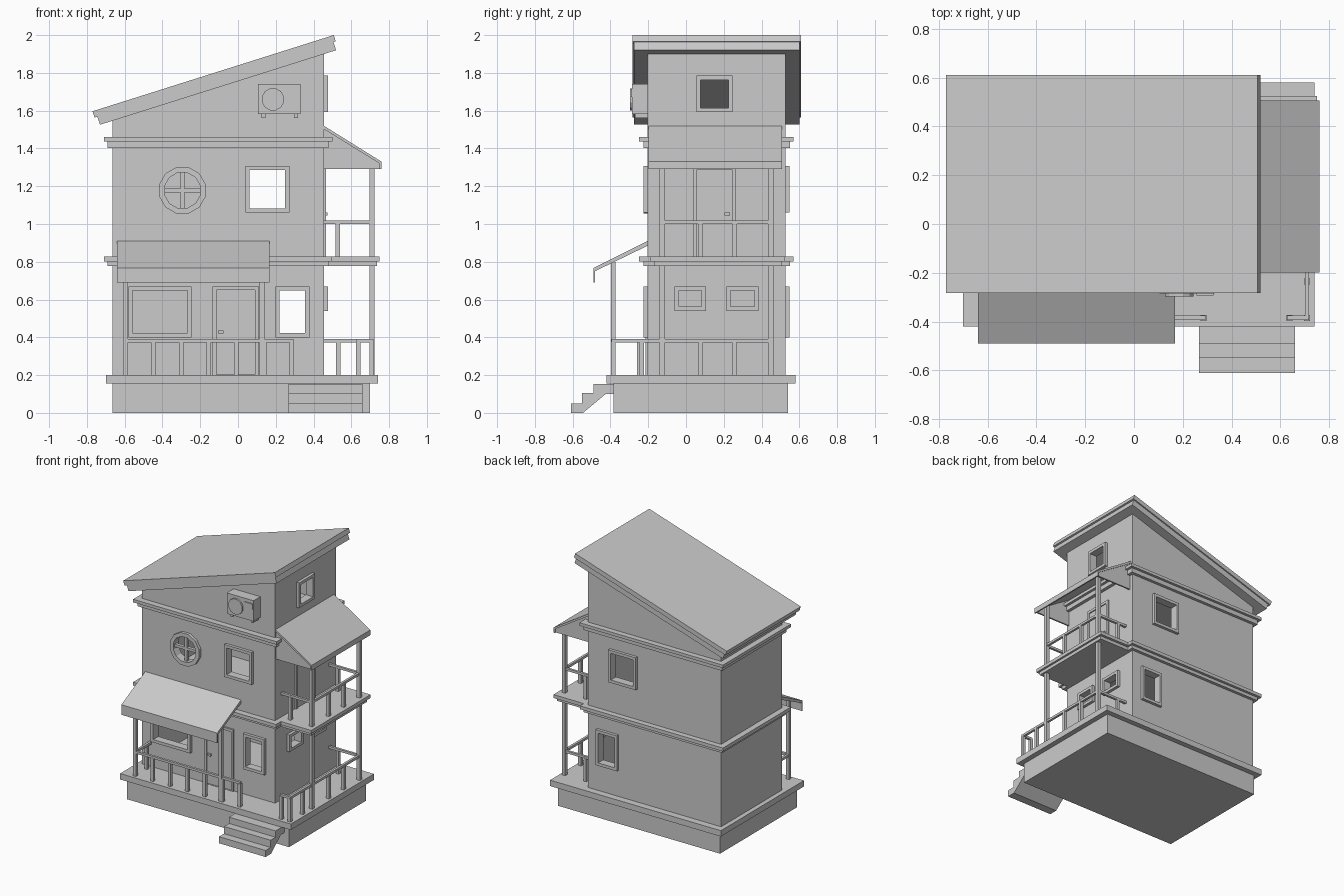
import bpy, bmesh, math

cube = bpy.data.objects.get("Cube")
if cube:
    bpy.data.objects.remove(cube, do_unlink=True)

mat = bpy.data.materials.new("plain grey")
mat.use_nodes = True
GREY = (0.6, 0.6, 0.6, 1)
mat.diffuse_color = GREY
mat.node_tree.nodes["Principled BSDF"].inputs["Base Color"].default_value = GREY


def finish(name, bm):
    bmesh.ops.recalc_face_normals(bm, faces=bm.faces)
    me = bpy.data.meshes.new(name)
    bm.to_mesh(me)
    bm.free()
    me.materials.append(mat)
    ob = bpy.data.objects.new(name, me)
    bpy.context.collection.objects.link(ob)
    return ob


def place(axis, p, d):
    # p is (y, z) for axis x, and (x, z) for axis y
    return (d, p[0], p[1]) if axis == "x" else (p[0], d, p[1])


def prism(name, axis, pts, a, b):
    bm = bmesh.new()
    lo, hi = ([bm.verts.new(place(axis, p, d)) for p in pts] for d in (a, b))
    bm.faces.new(lo)
    bm.faces.new(hi)
    for i in range(len(pts)):
        j = (i + 1) % len(pts)
        bm.faces.new((lo[i], lo[j], hi[j], hi[i]))
    return finish(name, bm)


def rect(u0, u1, z0, z1):
    return [(u0, z0), (u1, z0), (u1, z1), (u0, z1)]


def circle(u, z, r, n=12):
    turn = [2 * math.pi * (i + 0.5) / n for i in range(n)]
    return [(u + r * math.cos(t), z + r * math.sin(t)) for t in turn]


def box(name, x0, x1, y0, y1, z0, z1):
    return prism(name, "y", rect(x0, x1, z0, z1), y0, y1)


def frame(name, axis, outer, inner, a, b):
    bm = bmesh.new()
    loops = [[bm.verts.new(place(axis, p, d)) for p in pts]
             for pts, d in ((outer, a), (outer, b), (inner, b), (inner, a))]
    n = len(outer)
    for k in range(4):
        p, q = loops[k], loops[(k + 1) % 4]
        for i in range(n):
            j = (i + 1) % n
            bm.faces.new((p[i], p[j], q[j], q[i]))
    return finish(name, bm)


def cut(ob, cutter):
    mod = ob.modifiers.new("cut", "BOOLEAN")
    mod.operation = "DIFFERENCE"
    mod.solver = "EXACT"
    mod.object = cutter
    deps = bpy.context.evaluated_depsgraph_get()
    me = bpy.data.meshes.new_from_object(ob.evaluated_get(deps))
    ob.modifiers.clear()
    ob.data = me
    bpy.data.objects.remove(cutter, do_unlink=True)


# House extents
XL, XR, YF, YB = -0.665, 0.455, -0.203, 0.527
T = 0.035
SLOPE = 0.3156


def roof_z(x):
    return 1.597 + SLOPE * (x + 0.77)


# Base and steps
box("foundation", XL, 0.70, -0.385, 0.54, 0, 0.155)
box("porch_floor", -0.70, 0.74, -0.42, 0.58, 0.155, 0.20)
prism("front_steps", "x", [(-0.61, 0), (-0.61, 0.05), (-0.55, 0.05), (-0.55, 0.105),
      (-0.49, 0.105), (-0.49, 0.153), (-0.38, 0.153), (-0.38, 0.1), (-0.425, 0.1),
      (-0.545, 0)], 0.267, 0.66)

# Hollow walls with a sloping top
walls = prism("walls", "y", [(XL, 0.2), (XR, 0.2), (XR, roof_z(XR) - 0.06),
              (XL, roof_z(XL) - 0.06)], YF, YB)
cut(walls, box("hollow", XL + T, XR - T, YF + T, YB - T, 0.22, 2.2))


def window(name, axis, outer, inner, wall, out):
    # out is the outward sign of the wall
    cut(walls, prism("opening", axis, inner, wall - 0.1, wall + 0.1))
    frame(name, axis, outer, inner, wall + out * 0.022, wall - out * (T + 0.005))


def rect_window(name, axis, u0, u1, z0, z1, wall, out, w=0.022):
    window(name, axis, rect(u0, u1, z0, z1),
           rect(u0 + w, u1 - w, z0 + w, z1 - w), wall, out)


for side, wall, out in (("front", YF, -1), ("back", YB, 1)):
    rect_window(side + "_upper_window", "y", 0.04, 0.272, 1.06, 1.307, wall, out)
    rect_window(side + "_lower_window", "y", 0.198, 0.378, 0.40, 0.67, wall, out)
rect_window("porch_window", "y", -0.58, -0.246, 0.40, 0.67, YF, -1)
rect_window("attic_window", "x", 0.056, 0.246, 1.593, 1.785, XR, 1)
rect_window("side_window_front", "x", -0.06, 0.105, 0.54, 0.67, XR, 1)
rect_window("side_window_rear", "x", 0.214, 0.385, 0.54, 0.67, XR, 1)

# Round window with crossed bars
RX, RZ = -0.294, 1.178
window("round_window", "y", circle(RX, RZ, 0.127), circle(RX, RZ, 0.097), YF, -1)
box("round_window_post", RX - 0.01, RX + 0.01, YF - 0.005, YF + 0.02, RZ - 0.095, RZ + 0.095)
box("round_window_bar", RX - 0.095, RX + 0.095, YF - 0.005, YF + 0.02, RZ - 0.01, RZ + 0.01)


# Doors with frames and handles
def door(name, axis, u0, u1, z0, z1, wall, out, handle):
    w = 0.02
    prism(name, axis, rect(u0 + w, u1 - w, z0, z1 - w), wall, wall + out * 0.004)
    frame(name + "_frame", axis, rect(u0, u1, z0, z1),
          rect(u0 + w, u1 - w, z0 + 0.002, z1 - w), wall, wall + out * 0.012)
    prism(name + "_handle", axis, rect(handle, handle + 0.028, z0 + 0.22, z0 + 0.235),
          wall, wall + out * 0.02)


door("front_door", "y", -0.135, 0.11, 0.2, 0.67, YF, -1, -0.105)
door("balcony_door", "x", 0.036, 0.266, 0.825, 1.305, XR, 1, 0.205)

# Floor bands and balcony
box("middle_band_lower", -0.69, 0.48, -0.225, 0.55, 0.777, 0.802)
box("middle_band_upper", -0.71, 0.495, -0.25, 0.57, 0.802, 0.828)
box("upper_band_lower", -0.69, 0.48, -0.225, 0.55, 1.403, 1.437)
box("upper_band_upper", -0.71, 0.50, -0.25, 0.57, 1.437, 1.46)
box("balcony_lower", XR, 0.735, -0.17, 0.505, 0.777, 0.802)
box("balcony_floor", XR, 0.75, -0.19, 0.525, 0.802, 0.828)


# Sloping roof in two layers
def roof_layer(name, x0, x1, d0, d1, y0, y1):
    ln = math.hypot(1, SLOPE)
    pts = [(x + d * SLOPE / ln, roof_z(x) - d / ln)
           for x, d in ((x0, d0), (x1, d0), (x1, d1), (x0, d1))]
    prism(name, "y", pts, y0, y1)


roof_layer("roof_top", -0.77, 0.507, 0, 0.035, -0.282, 0.61)
roof_layer("roof_under", -0.755, 0.495, 0.035, 0.08, -0.275, 0.60)

# Front awning
prism("front_awning", "x", [(YF, 0.91), (-0.49, 0.767), (-0.49, 0.69), (-0.482, 0.69),
      (-0.482, 0.75), (YF, 0.885)], -0.64, 0.168)

# Side awning with closed ends
prism("side_awning", "y", [(XR, 1.52), (0.76, 1.33), (0.76, 1.29), (0.75, 1.29),
      (0.75, 1.32), (XR, 1.502)], -0.198, 0.507)
for end, y in (("front", -0.19), ("back", 0.487)):
    prism("side_awning_" + end + "_end", "y",
          [(XR, 1.292), (0.752, 1.292), (0.752, 1.325), (XR, 1.51)], y, y + 0.012)


# Posts and railings
def post(name, x, y, z0, z1, r=0.013):
    box(name, x - r, x + r, y - r, y + r, z0, z1)


PX, PY, SF, SB = 0.709, -0.385, -0.125, 0.448
for side, x in (("right", -0.595), ("left", 0.127)):
    post("porch_post_" + side, x, PY, 0.2, 0.80)
for side, y in (("front", SF), ("back", SB)):
    post("balcony_post_" + side, PX, y, 0.2, 1.34, 0.014)


def railing(name, start, end, z, spots):
    (x0, y0), (x1, y1) = start, end
    r = 0.009
    box(name + "_rail", min(x0, x1) - r, max(x0, x1) + r, min(y0, y1) - r,
        max(y0, y1) + r, z + 0.172, z + 0.19)
    for t in spots:
        post(name + "_baluster", x0 + t * (x1 - x0), y0 + t * (y1 - y0), z, z + 0.175, 0.012)


railing("porch_front", (-0.595, PY), (0.285, PY), 0.2, [i / 6 for i in range(1, 7)])
railing("porch_end", (-0.595, PY), (-0.595, YF), 0.2, [0.75])
railing("porch_corner", (0.637, PY), (PX, PY), 0.2, [0, 1])
railing("porch_side", (PX, PY), (PX, SB), 0.2, [0.18, 0.555, 0.77])
railing("porch_back", (XR, SB), (PX, SB), 0.2, [0.3])
railing("balcony_side", (PX, SF), (PX, SB), 0.828, [0.35, 0.67])
for side, y in (("front", SF), ("back", SB)):
    railing("balcony_" + side, (XR, y), (PX, y), 0.828, [0.29])

# Air conditioner
box("cooler_body", 0.105, 0.33, -0.285, YF, 1.582, 1.74)
prism("cooler_fan", "y", circle(0.185, 1.66, 0.06), -0.297, -0.285)
box("cooler_panel", 0.257, 0.325, -0.292, -0.285, 1.672, 1.715)
for x in (0.125, 0.297):
    box("cooler_foot", x, x + 0.02, -0.27, YF, 1.562, 1.582)
